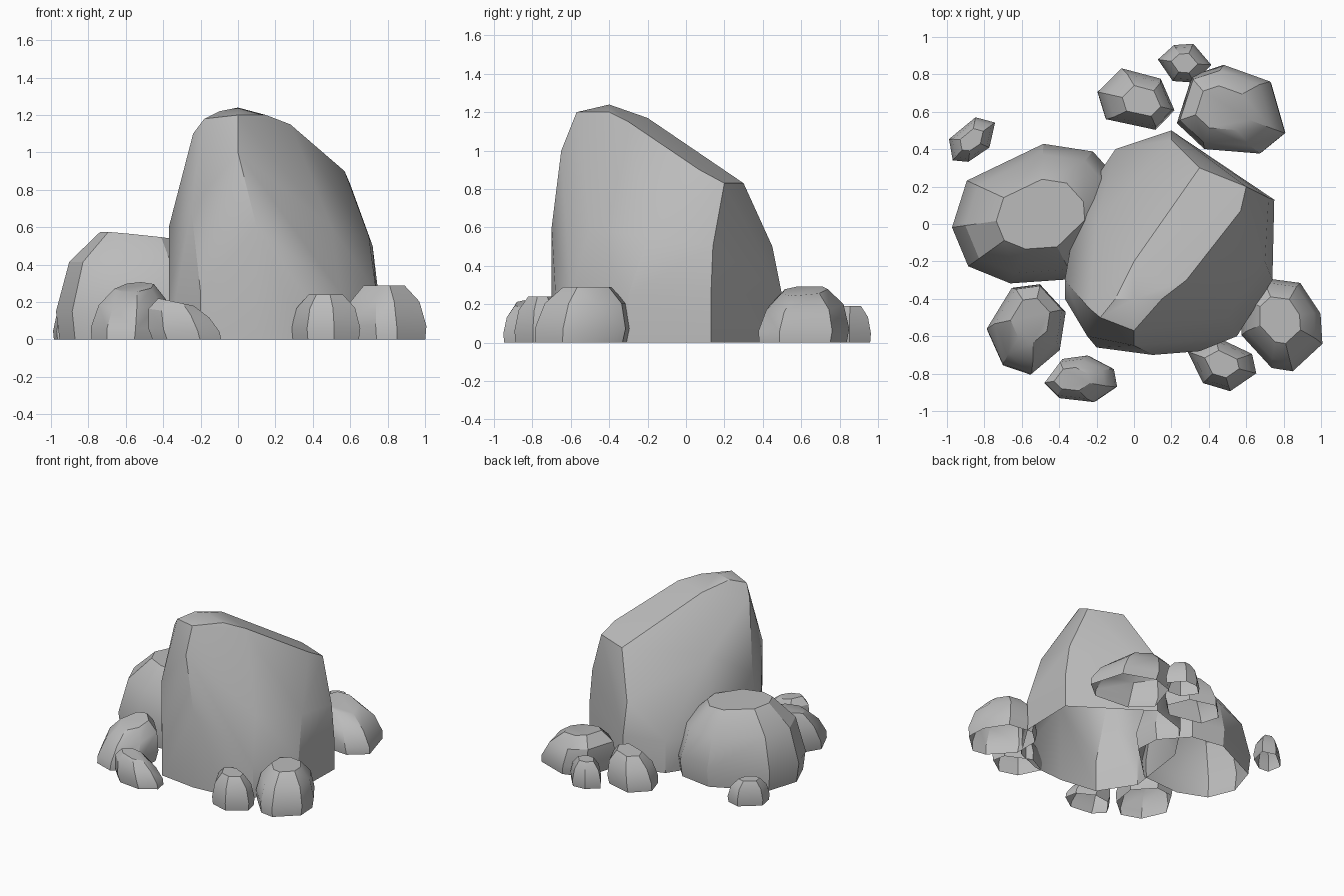
import bpy
import bmesh
import random
from math import cos, sin, radians, tau
from mathutils import Matrix, Vector

random.seed(4)

# Remove the default cube only
default_cube = bpy.data.objects.get("Cube")
if default_cube:
    bpy.data.objects.remove(default_cube, do_unlink=True)

# Single stone colour
stone_colour = (.5, .5, .5, 1)
grey_stone = bpy.data.materials.new("grey_stone")
grey_stone.use_nodes = True
grey_stone.diffuse_color = stone_colour
for node in grey_stone.node_tree.nodes:
    if node.type == "BSDF_PRINCIPLED":
        node.inputs["Base Color"].default_value = stone_colour
        node.inputs["Roughness"].default_value = .9


def wrap_rock(name, points, crease=30):
    """Chiselled rock: convex hull of the points, open underneath."""
    bm = bmesh.new()
    for point in points:
        bm.verts.new(point)
    bmesh.ops.convex_hull(bm, input=bm.verts[:])

    # Drop points that ended up inside, and the hidden underside
    loose = [vert for vert in bm.verts if not vert.link_faces]
    bmesh.ops.delete(bm, geom=loose, context="VERTS")
    bmesh.ops.recalc_face_normals(bm, faces=bm.faces[:])
    under = [face for face in bm.faces
             if all(vert.co.z < .001 for vert in face.verts)]
    bmesh.ops.delete(bm, geom=under, context="FACES")
    bmesh.ops.dissolve_limit(bm, angle_limit=radians(2),
                             verts=bm.verts[:], edges=bm.edges[:])

    mesh = bpy.data.meshes.new(name)
    bm.to_mesh(mesh)
    bm.free()
    mesh.materials.append(grey_stone)
    rock = bpy.data.objects.new(name, mesh)
    bpy.context.collection.objects.link(rock)

    # Smooth faces with sharp creases
    bpy.ops.object.select_all(action="DESELECT")
    rock.select_set(True)
    bpy.context.view_layer.objects.active = rock
    bpy.ops.object.shade_smooth_by_angle(angle=radians(crease))


def make_stone(name, centre, length, width, height,
               turn=0, sides=7, lean=0, slope=0):
    """Stacked uneven oval rings; the top leans and rises along the length."""
    spin = Matrix.Rotation(radians(turn), 3, "Z")
    base = Vector((*centre, 0))
    corners = [(tau * (i + random.uniform(-.2, .2)) / sides,
                random.uniform(.95, 1.05)) for i in range(sides)]
    points = []
    for level, scale in ((0, .96), (.25, 1), (.7, .85), (1, .5)):
        for angle, reach in corners:
            along = cos(angle) * scale * reach
            across = sin(angle) * scale * reach
            local = Vector((along * length / 2 + lean * level,
                            across * width / 2,
                            height * level * (1 + slope * along)))
            points.append(base + spin @ local)
    wrap_rock(name, points)


# Tall central boulder: footprint, bulging walls, then crest
footprint = [(-.37, -.4), (-.2, -.66), (.1, -.7), (.35, -.68), (.55, -.6),
             (.74, -.3), (.75, .13), (.2, .5), (-.1, .4), (-.3, .1)]
lower_wall = [(x, y, .25) for x, y in footprint]
upper_wall = [(-.37, -.3, .6), (-.25, -.6, .7), (.1, -.7, .6),
              (.5, -.5, .6), (.7, -.2, .55), (.72, .14, .5),
              (.6, .2, .83), (.35, .3, .83), (.2, .45, .5),
              (-.2, 0, .8)]
crest = [(.57, .07, .9), (.4, -.1, 1), (.28, -.3, 1.15), (.15, -.4, 1.2),
         (0, -.57, 1.2), (-.18, -.5, 1.18), (0, -.65, 1),
         (-.24, -.45, 1.1), (-.1, -.4, 1.22), (0, -.4, 1.24),
         (0, -.2, 1.17)]
wrap_rock("main_boulder",
          [(x, y, 0) for x, y in footprint] + lower_wall + upper_wall + crest,
          crease=28)

# Broad boulder leaning against it
make_stone("side_boulder", (-.5, .05), length=1, width=.74, height=.55,
           turn=20, sides=9, slope=-.1)

# Stones along the front
make_stone("front_right_stone", (-.57, -.57), length=.5, width=.42,
           height=.28, turn=70, lean=.06, slope=.2)
make_stone("front_chip", (-.27, -.83), length=.38, width=.26,
           height=.2, turn=180, lean=.06, slope=.2)
make_stone("front_left_chip", (.47, -.75), length=.4, width=.28,
           height=.24, turn=-20, sides=6)
make_stone("front_left_stone", (.79, -.54), length=.54, width=.44,
           height=.29, turn=110, sides=8, lean=.03)

# Stones behind
make_stone("back_left_stone", (.53, .6), length=.62, width=.46,
           height=.27, turn=-15, lean=-.06, slope=-.2)
make_stone("back_stone", (0, .66), length=.44, width=.34,
           height=.24, turn=-10, sides=6, lean=.04, slope=.1)
make_stone("back_chip", (.27, .86), length=.3, width=.22,
           height=.19, sides=6)

# Lone chip apart from the rest
make_stone("outer_chip", (-.87, .45), length=.3, width=.2,
           height=.18, turn=40, sides=6)
